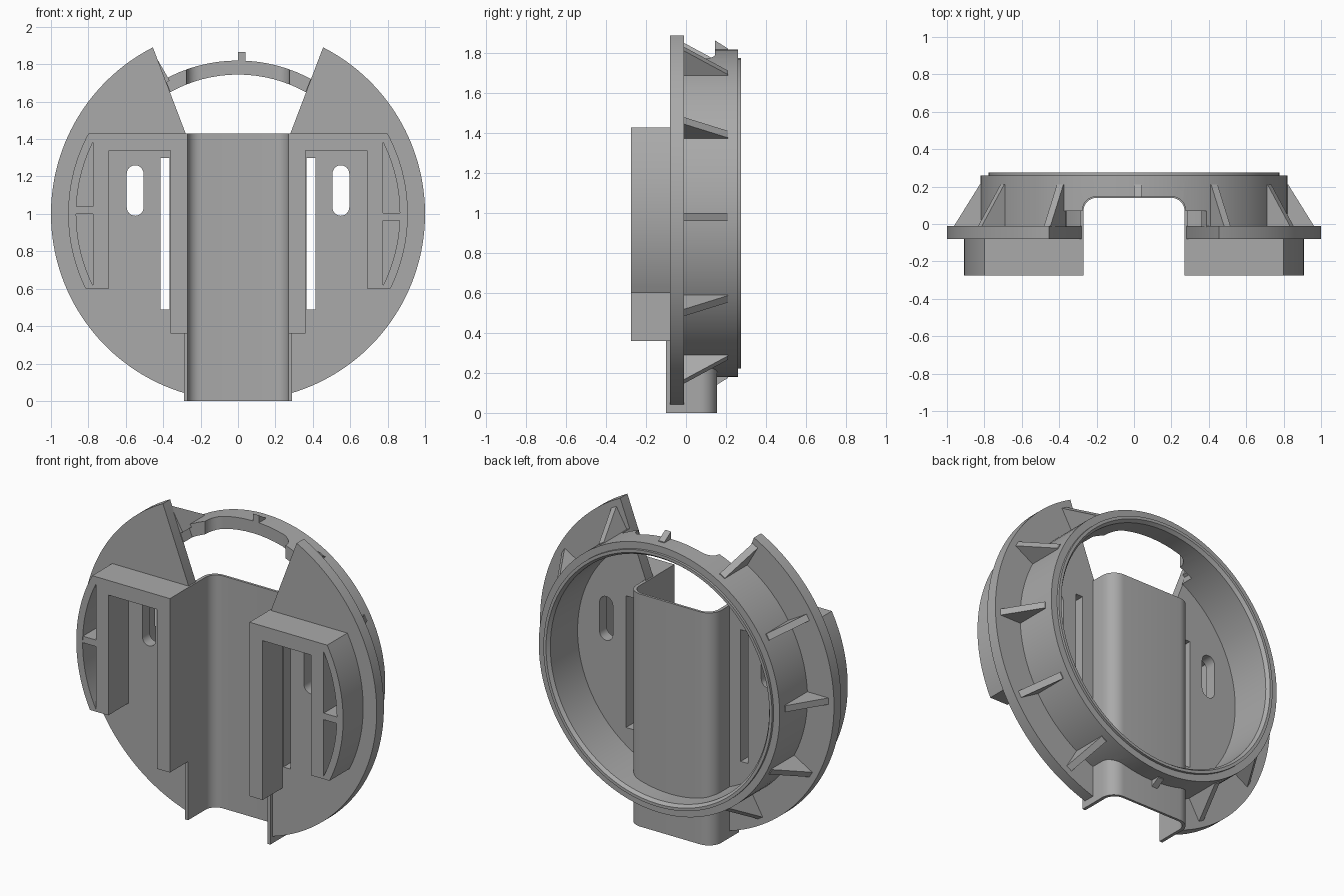
import bpy, bmesh, math
from mathutils import Matrix

cube = bpy.data.objects.get("Cube")
if cube:
    bpy.data.objects.remove(cube, do_unlink=True)

grey = bpy.data.materials.new("plain_grey")
grey.use_nodes = True
grey.diffuse_color = (0.4, 0.4, 0.4, 1)
grey.node_tree.nodes["Principled BSDF"].inputs["Base Color"].default_value = (0.4, 0.4, 0.4, 1)

CZ = 1.0  # height of the disc centre


def finish(name, bm):
    bmesh.ops.recalc_face_normals(bm, faces=bm.faces)
    mesh = bpy.data.meshes.new(name)
    bm.to_mesh(mesh)
    bm.free()
    mesh.materials.append(grey)
    obj = bpy.data.objects.new(name, mesh)
    bpy.context.collection.objects.link(obj)
    return obj


def prism(name, pts, t0, t1, axis="y", side=1):
    """Extrude a flat outline: axis y takes (x, z) points, axis z takes (x, y)."""
    bm = bmesh.new()
    place = (lambda a, b, t: (side * a, t, b)) if axis == "y" else (lambda a, b, t: (side * a, b, t))
    low = [bm.verts.new(place(a, b, t0)) for a, b in pts]
    high = [bm.verts.new(place(a, b, t1)) for a, b in pts]
    bm.faces.new(low)
    bm.faces.new(high)
    for i in range(len(pts)):
        j = (i + 1) % len(pts)
        bm.faces.new((low[i], low[j], high[j], high[i]))
    return finish(name, bm)


def arc(cx, cy, r, a0, a1, n):
    return [(cx + r * math.cos(a0 + (a1 - a0) * i / n),
             cy + r * math.sin(a0 + (a1 - a0) * i / n)) for i in range(n + 1)]


def box(x0, x1, z0, z1):
    return [(x0, z0), (x1, z0), (x1, z1), (x0, z1)]


def lathe(name, profile, n=96):
    """Revolve a closed (radius, y) profile about the disc axis."""
    bm = bmesh.new()
    rings = []
    for i in range(n):
        a = 2 * math.pi * i / n
        rings.append([bm.verts.new((r * math.cos(a), y, CZ + r * math.sin(a))) for r, y in profile])
    m = len(profile)
    for i in range(n):
        p, q = rings[i], rings[(i + 1) % n]
        for k in range(m):
            bm.faces.new((p[k], p[(k + 1) % m], q[(k + 1) % m], q[k]))
    return finish(name, bm)


def cut(obj, cutter):
    mod = obj.modifiers.new("cut", "BOOLEAN")
    mod.operation = "DIFFERENCE"
    mod.solver = "EXACT"
    mod.object = cutter
    cutter.hide_render = True
    bpy.context.view_layer.update()
    dg = bpy.context.evaluated_depsgraph_get()
    mesh = bpy.data.meshes.new_from_object(obj.evaluated_get(dg))
    obj.modifiers.clear()
    obj.data = mesh
    bpy.data.objects.remove(cutter, do_unlink=True)


def channel_outline(w, depth, r, front):
    return ([(w, front)] + arc(w - r, depth - r, r, 0, math.pi / 2, 8)
            + arc(r - w, depth - r, r, math.pi / 2, math.pi, 8) + [(-w, front)])


def channel_cutter():
    return prism("channel_cutter", channel_outline(0.275, 0.145, 0.07, -0.5), -0.5, 2.5, "z")


parts = []

# Central channel with rounded corners
outer = channel_outline(0.29, 0.155, 0.085, -0.1)
inner = channel_outline(0.27, 0.14, 0.07, -0.1)
parts.append(prism("channel", outer + inner[::-1], 0, 1.43, "z"))

for side, label in ((1, "left"), (-1, "right")):
    # Half of the face disc, with its slots
    rim = arc(0, CZ, 1, -math.acos(0.28), math.acos(0.455), 64)
    disc = prism(label + "_disc_half", [(0.28, 1.43)] + rim[:], -0.08, -0.01, "y", side)
    cut(disc, prism("slot_cutter", box(0.365, 0.415, 0.49, 1.3), -0.3, 0.2, "y", side))
    oval = arc(0.55, 1.215, 0.045, 0, math.pi, 12) + arc(0.55, 1.035, 0.045, math.pi, 2 * math.pi, 12)
    cut(disc, prism("oval_cutter", oval, -0.3, 0.2, "y", side))
    parts.append(disc)

    # Raised bracket with a curved outer leg
    curve = arc(0, CZ, 0.908, -math.asin(0.4 / 0.908), math.asin(0.43 / 0.908), 24)
    outline = ([(0.271, 0.36), (0.36, 0.36), (0.36, 1.34), (0.69, 1.34), (0.69, 0.6)]
               + curve + [(0.271, 1.43)])
    bracket = prism(label + "_bracket", outline, -0.275, -0.075, "y", side)
    half = math.acos(0.775 / 0.865)
    cut(bracket, prism("pocket_cutter", arc(0, CZ, 0.865, -half, half, 24), -0.4, 0.1, "y", side))
    parts.append(bracket)
    z = 0.965 if side > 0 else 1.0
    parts.append(prism(label + "_pocket_divider", box(0.77, 0.87, z, z + 0.04), -0.274, -0.075, "y", side))

# Rear ring with a raised inner lip
ring = lathe("rear_ring", [(0.745, -0.015), (0.82, -0.015), (0.82, 0.26), (0.778, 0.26),
                           (0.778, 0.275), (0.76, 0.275), (0.745, 0.255)])
cut(ring, channel_cutter())
gap = [(-0.27, 1.43), (0.27, 1.43), (0.51, 2.02), (-0.51, 2.02)]
cut(ring, prism("gap_cutter", gap, -0.5, 0.07))
parts.append(ring)

# Triangular ribs around the ring
for i in range(12):
    rib = prism("rib_%d" % (i + 1), [(0.8, -0.015), (0.965, -0.015), (0.825, 0.21), (0.8, 0.21)],
                -0.04, 0, "z")
    rib.data.transform(Matrix.Translation((0, 0, CZ)) @ Matrix.Rotation(-i * math.pi / 6, 4, "Y"))
    if i in (3, 9):
        cut(rib, channel_cutter())
    parts.append(rib)

# Smooth the curved walls and keep the corners crisp
bpy.ops.object.select_all(action="DESELECT")
for obj in parts:
    obj.select_set(True)
bpy.context.view_layer.objects.active = parts[0]
bpy.ops.object.shade_smooth_by_angle(angle=math.radians(30))
